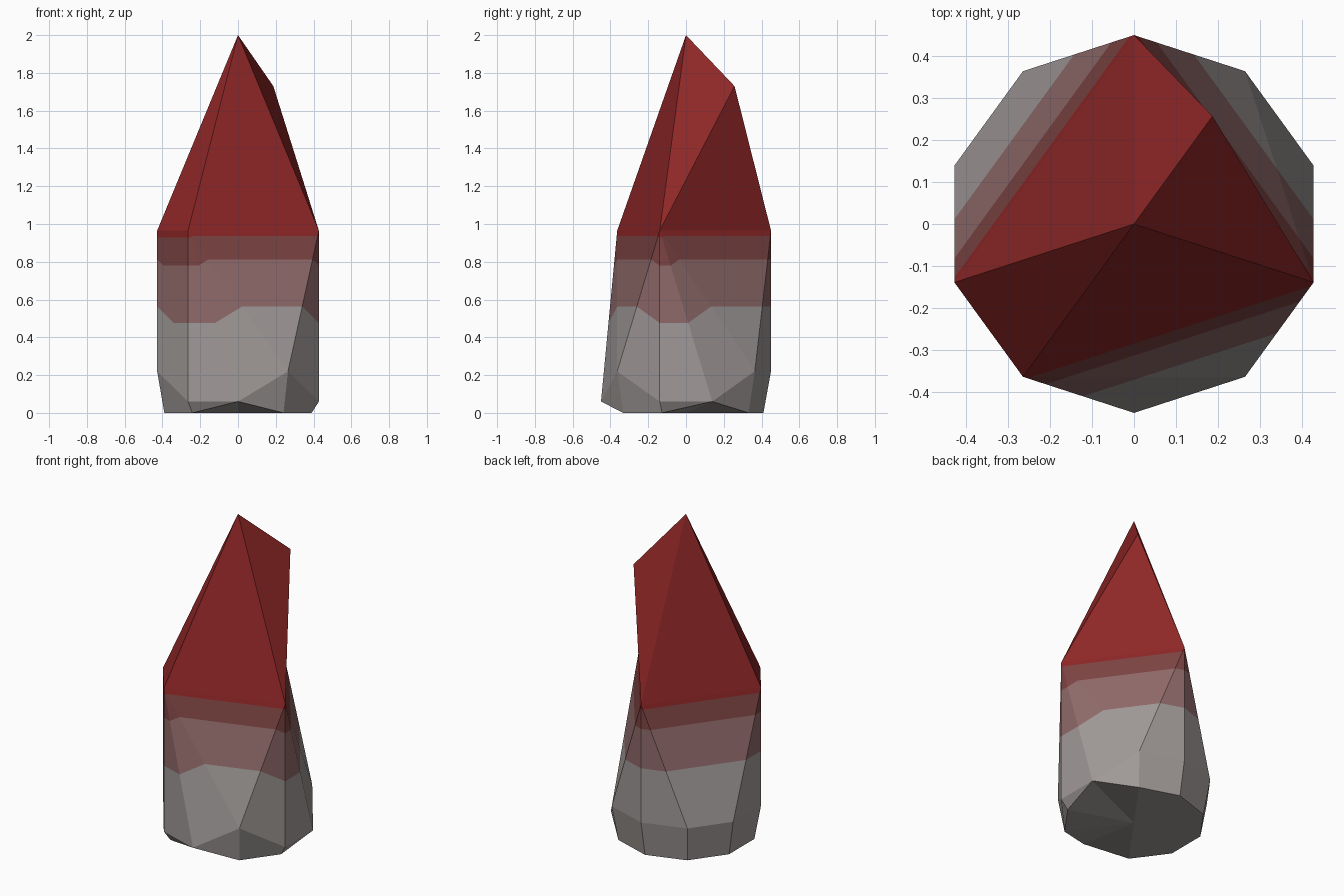
import bpy, bmesh, math
from mathutils import Vector

if "Cube" in bpy.data.objects:
    bpy.data.objects.remove(bpy.data.objects["Cube"])


def srgb(r, g, b):
    lin = lambda c: c / 12.92 if c <= 0.04045 else ((c + 0.055) / 1.055) ** 2.4
    return tuple(lin(v / 255) for v in (r, g, b)) + (1.0,)


def ring_point(k, radius, z):
    # k counts tenths of a turn, counter-clockwise from the back (+y)
    a = math.radians(90 + 36 * k)
    return Vector((radius * math.cos(a), radius * math.sin(a), z))


# Colours, bottom to top
colours = [("stone_grey", (160, 154, 152)), ("pale_red", (144, 106, 106)),
           ("dusty_red", (124, 68, 67)), ("deep_red", (142, 38, 38))]

mesh = bpy.data.meshes.new("spike_stone")
stone = bpy.data.objects.new("spike_stone", mesh)
bpy.context.collection.objects.link(stone)
for name, rgb in colours:
    mat = bpy.data.materials.new(name)
    mat.diffuse_color = srgb(*rgb)
    mat.use_nodes = True
    mat.node_tree.nodes["Principled BSDF"].inputs["Base Color"].default_value = mat.diffuse_color
    mesh.materials.append(mat)

bm = bmesh.new()


def face(points, colour):
    f = bm.faces.new([bm.verts.new(p) for p in points])
    f.material_index = colour


# Key points: ten-sided widest ring with some corners set lower
low_corners = {4, 5, 7, 8}
chipped = {5, 8}
wide = [ring_point(k, 0.45, 0.06 if k in low_corners else 0.22) for k in range(10)]
foot = [wide[k] if k in chipped else ring_point(k, 0.41, 0) for k in range(10)]
shoulder = {k: ring_point(k, 0.45, 0.965) for k in (0, 3, 4, 7)}
apex = Vector((0, 0, 2))
second_peak = Vector((0.187, 0.257, 1.73))

# Underside fan and bevelled foot
for k in range(10):
    n = (k + 1) % 10
    face([Vector((0, 0, 0)), foot[n], foot[k]], 0)
    quad = [foot[k], foot[n], wide[n], wide[k]]
    face([p for i, p in enumerate(quad) if p not in quad[:i]], 0)

# Sides: triangles cut into colour bands by the fraction of the height
bands = [0, 0.46, 0.795, 0.96, 1]


def banded(lows, tops):
    la, lb, ta, tb = wide[lows[0]], wide[lows[-1]], shoulder[tops[0]], shoulder[tops[-1]]
    for i in range(4):
        s, e = bands[i], bands[i + 1]
        pts = [la.lerp(ta, s), lb.lerp(tb, s), lb.lerp(tb, e), la.lerp(ta, e)]
        face([p for j, p in enumerate(pts)
              if all((p - q).length > 1e-5 for q in pts[:j])], i)


for lows, tops in [((0, 1), (0,)), ((1, 2), (0,)), ((2,), (0, 3)), ((2, 3), (3,)),
                   ((3, 4), (3,)), ((4,), (3, 4)),
                   ((4, 5), (4,)), ((5, 6), (4,)), ((6,), (4, 7)), ((6, 7), (7,)),
                   ((7, 8), (7,)), ((8, 9), (7,)), ((9,), (7, 0)), ((9, 0), (0,))]:
    banded(lows, tops)

# Pointed top with its side peak
for a, b in [(0, 3), (3, 4), (4, 7)]:
    face([shoulder[a], shoulder[b], apex], 3)
face([shoulder[7], second_peak, apex], 3)
face([second_peak, shoulder[0], apex], 3)
face([shoulder[7], shoulder[0], second_peak], 3)

bmesh.ops.remove_doubles(bm, verts=bm.verts, dist=1e-4)
bmesh.ops.recalc_face_normals(bm, faces=bm.faces)
bm.to_mesh(mesh)
bm.free()
